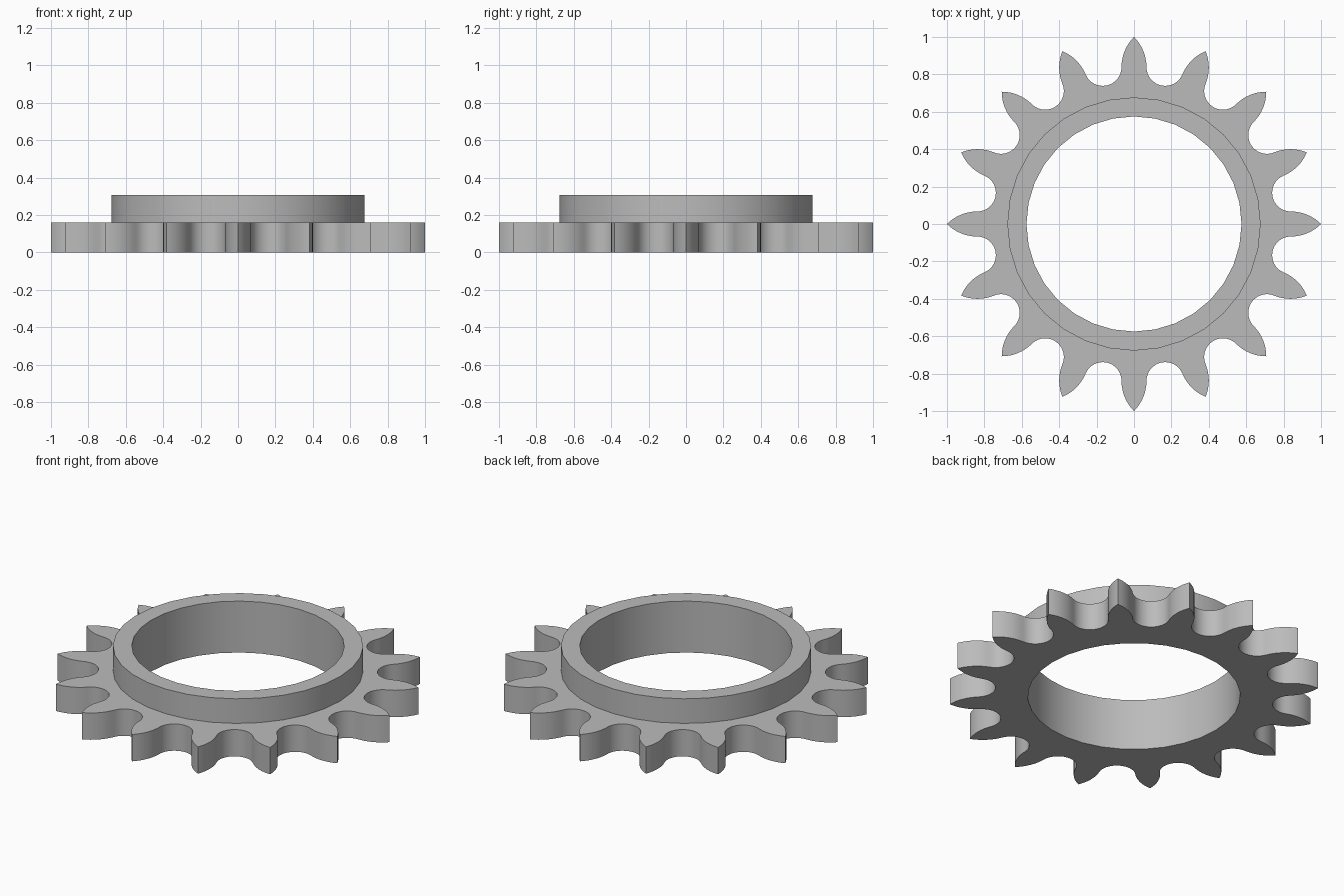
import bpy
import bmesh
from math import sin, cos, pi, atan2, hypot, radians

cube = bpy.data.objects.get("Cube")
if cube:
    bpy.data.objects.remove(cube)

TEETH = 16
PITCH_R, ROLLER_R = 0.855, 0.10
HUB_R, BORE_R = 0.677, 0.575
PLATE_Z, HUB_Z = 0.16, 0.307
STEPS = 8


def circle(radius, count=32):
    return [(radius * cos(2 * pi * i / count), radius * sin(2 * pi * i / count))
            for i in range(count)]


def half_tooth():
    """Tip to mid-root of a tooth pointing along +x, on its +y side."""
    half = pi / TEETH
    cx, cy = PITCH_R * cos(half), PITCH_R * sin(half)
    thick = cy - ROLLER_R                       # half thickness at the pitch line
    rise = 1 - cx
    flank_r = (thick ** 2 + rise ** 2) / (2 * thick)
    tip_angle = atan2(rise, flank_r - thick)
    pts = []
    # Convex flank from the tip down to the pitch line
    for i in range(STEPS):
        a = tip_angle * (1 - i / STEPS)
        pts.append((cx + flank_r * sin(a), thick - flank_r + flank_r * cos(a)))
    # Concave roller seat round to the middle of the root
    sweep = pi / 2 + half
    for i in range(STEPS + 1):
        a = -pi / 2 - (sweep - 2 * half) * i / STEPS
        pts.append((cx + ROLLER_R * cos(a), cy + ROLLER_R * sin(a)))
    return pts


def tooth_outline():
    side = half_tooth()
    tooth = [(x, -y) for x, y in reversed(side[1:-1])] + side
    outline = []
    for k in range(TEETH):
        a = 2 * pi * k / TEETH
        outline += [(x * cos(a) - y * sin(a), x * sin(a) + y * cos(a))
                    for x, y in tooth]
    return outline


bm = bmesh.new()


def loop(points, z):
    verts = [bm.verts.new((x, y, z)) for x, y in points]
    return [bm.edges.new((v, verts[(i + 1) % len(verts)]))
            for i, v in enumerate(verts)]


def flat_ring(outer, inner):
    bmesh.ops.triangle_fill(bm, edges=outer + inner, use_beauty=True)


def wall(lower, upper):
    bmesh.ops.bridge_loops(bm, edges=lower + upper)


# Toothed plate, raised hub and through bore as one closed solid
plate = tooth_outline()
plate_low, plate_high = loop(plate, 0), loop(plate, PLATE_Z)
hub_low, hub_high = loop(circle(HUB_R), PLATE_Z), loop(circle(HUB_R), HUB_Z)
bore_low, bore_high = loop(circle(BORE_R), 0), loop(circle(BORE_R), HUB_Z)

flat_ring(plate_low, bore_low)
flat_ring(plate_high, hub_low)
flat_ring(hub_high, bore_high)
wall(plate_low, plate_high)
wall(hub_low, hub_high)
wall(bore_low, bore_high)
bmesh.ops.recalc_face_normals(bm, faces=bm.faces[:])

mesh = bpy.data.meshes.new("sprocket")
bm.to_mesh(mesh)
bm.free()
sprocket = bpy.data.objects.new("sprocket", mesh)
bpy.context.collection.objects.link(sprocket)

# Plain grey metal
grey = (0.5, 0.5, 0.5, 1)
mat = bpy.data.materials.new("grey_metal")
mat.use_nodes = True
mat.diffuse_color = grey
mat.node_tree.nodes["Principled BSDF"].inputs["Base Color"].default_value = grey
mesh.materials.append(mat)

# Smooth round walls, sharp rims and tooth tips
bpy.ops.object.select_all(action="DESELECT")
sprocket.select_set(True)
bpy.context.view_layer.objects.active = sprocket
bpy.ops.object.shade_smooth_by_angle(angle=radians(30))
